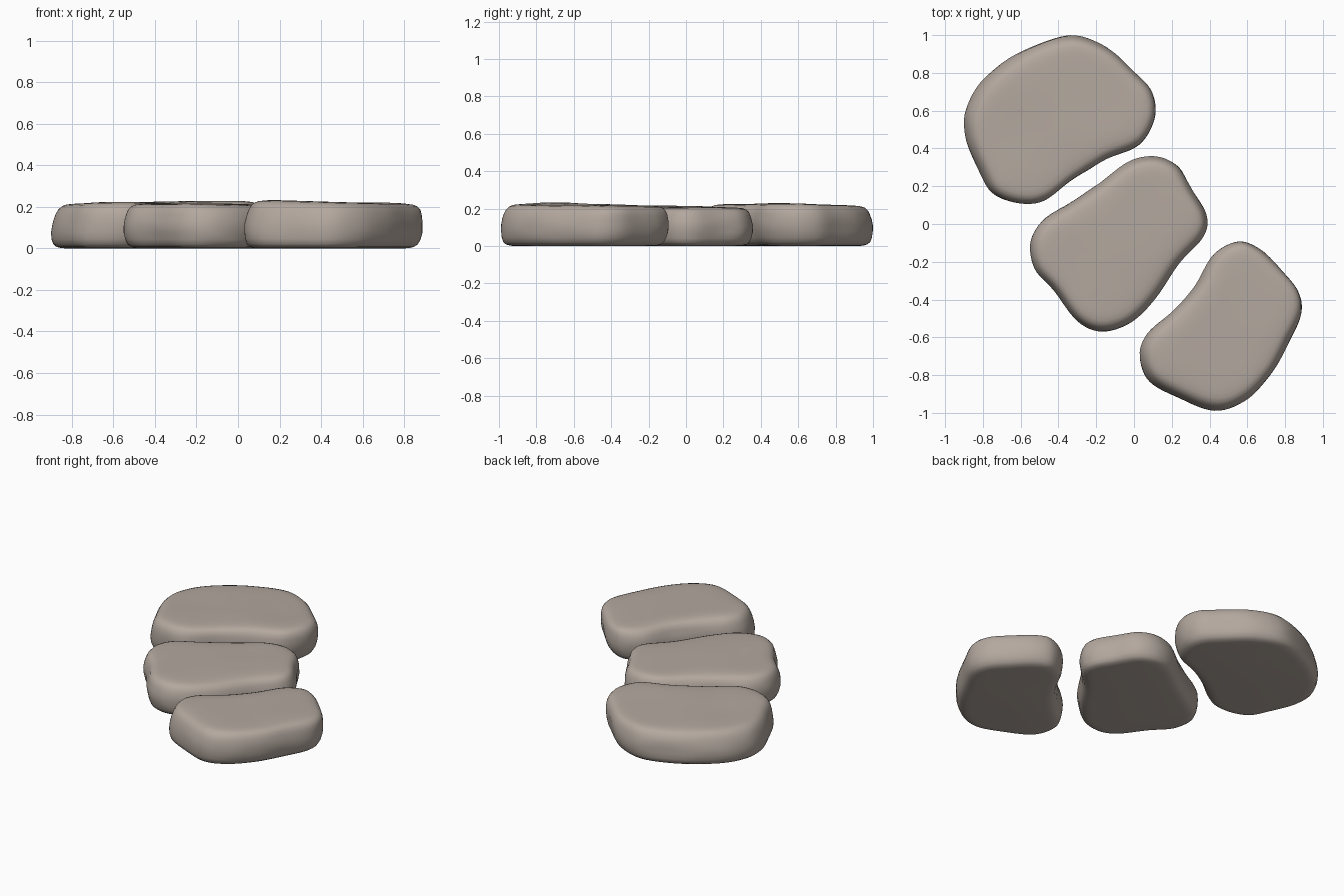
import bpy, bmesh
from mathutils import Vector, noise

if "Cube" in bpy.data.objects:
    bpy.data.objects.remove(bpy.data.objects["Cube"])

stone = bpy.data.materials.new("warm grey stone")
stone.diffuse_color = (0.45, 0.39, 0.345, 1)
stone.use_nodes = True
stone.node_tree.nodes["Principled BSDF"].inputs["Base Color"].default_value = stone.diffuse_color

# Edge profile: (inset from outline, height fraction)
PROFILE = [(0.085, 0.0), (0.06, 0.008), (0.037, 0.035), (0.02, 0.09),
           (0.008, 0.2), (0.001, 0.35), (0.0, 0.5), (0.003, 0.64), (0.011, 0.77),
           (0.022, 0.87), (0.038, 0.94), (0.058, 0.975), (0.085, 0.99), (0.115, 1.0)]


def smooth_loop(pts, steps=6):
    """Closed Catmull-Rom curve through the outline points."""
    out, n = [], len(pts)
    for i in range(n):
        a, b, c, d = (Vector(pts[(i + k) % n]) for k in (-1, 0, 1, 2))
        for s in range(steps):
            t = s / steps
            out.append(0.5 * (2 * b + (c - a) * t + (2 * a - 5 * b + 4 * c - d) * t * t
                              + (3 * b - a - 3 * c + d) * t ** 3))
    return out


def slab(name, outline, height, tilt, lean):
    """Flat stone: outline swept along the edge profile, domed to the centre."""
    loop = smooth_loop(outline)          # outlines run clockwise
    n = len(loop)
    mid = sum(loop, Vector((0, 0))) / n
    inward = []
    for i in range(n):
        t = (loop[(i + 2) % n] - loop[i - 2]).normalized()
        inward.append(Vector((t.y, -t.x)))
    bm = bmesh.new()

    def ring(points, f):
        verts = []
        for p in points:
            q = p + Vector(lean) * (f - 0.5)
            wob = noise.noise(Vector((p.x * 3, p.y * 3, f * 2)))
            side = 4 * f * (1 - f)
            q += (mid - p).normalized() * 0.012 * side * abs(wob)
            r = p - mid
            z = f * (height + tilt[0] * r.x + tilt[1] * r.y + 0.006 * wob)
            verts.append(bm.verts.new((q.x, q.y, z)))
        return verts

    rings = [ring([p + d * inset for p, d in zip(loop, inward)], f)
             for inset, f in PROFILE]
    rim = [p + d * PROFILE[-1][0] for p, d in zip(loop, inward)]
    for s in (0.75, 0.5, 0.25):          # top surface
        rings.append(ring([mid + (p - mid) * s for p in rim], 1.0))
    for lo, hi in zip(rings, rings[1:]):
        for i in range(n):
            j = (i + 1) % n
            bm.faces.new((lo[i], lo[j], hi[j], hi[i]))
    bm.faces.new(rings[0])
    bm.faces.new(rings[-1])
    bmesh.ops.recalc_face_normals(bm, faces=bm.faces)
    for f in bm.faces:
        f.smooth = True
    me = bpy.data.meshes.new(name)
    bm.to_mesh(me)
    bm.free()
    me.materials.append(stone)
    ob = bpy.data.objects.new(name, me)
    bpy.context.collection.objects.link(ob)


# Three stepping stones
slab("back_stone", [
    (-0.34, 1.0), (-0.15, 0.94), (0.0, 0.81), (0.095, 0.70), (0.11, 0.56), (0.03, 0.42),
    (-0.15, 0.34), (-0.31, 0.24), (-0.47, 0.125), (-0.61, 0.105), (-0.75, 0.16),
    (-0.825, 0.29), (-0.89, 0.46), (-0.885, 0.61), (-0.79, 0.77), (-0.58, 0.925)],
    0.222, (0.012, -0.01), (0.03, -0.01))
slab("middle_stone", [
    (0.11, 0.36), (0.23, 0.31), (0.31, 0.185), (0.385, 0.05), (0.37, -0.065),
    (0.24, -0.21), (0.11, -0.40), (-0.02, -0.525), (-0.17, -0.57), (-0.30, -0.515),
    (-0.42, -0.36), (-0.525, -0.24), (-0.55, -0.105), (-0.49, 0.015), (-0.34, 0.115),
    (-0.18, 0.22), (-0.03, 0.33)],
    0.212, (-0.01, -0.005), (0.0, 0.0))
slab("front_stone", [
    (0.55, -0.09), (0.665, -0.13), (0.77, -0.23), (0.87, -0.345), (0.89, -0.475),
    (0.815, -0.64), (0.72, -0.805), (0.585, -0.94), (0.43, -0.99), (0.24, -0.925),
    (0.085, -0.835), (0.03, -0.70), (0.07, -0.58), (0.205, -0.46), (0.32, -0.33),
    (0.42, -0.16)],
    0.222, (-0.02, -0.01), (0.02, 0.02))
